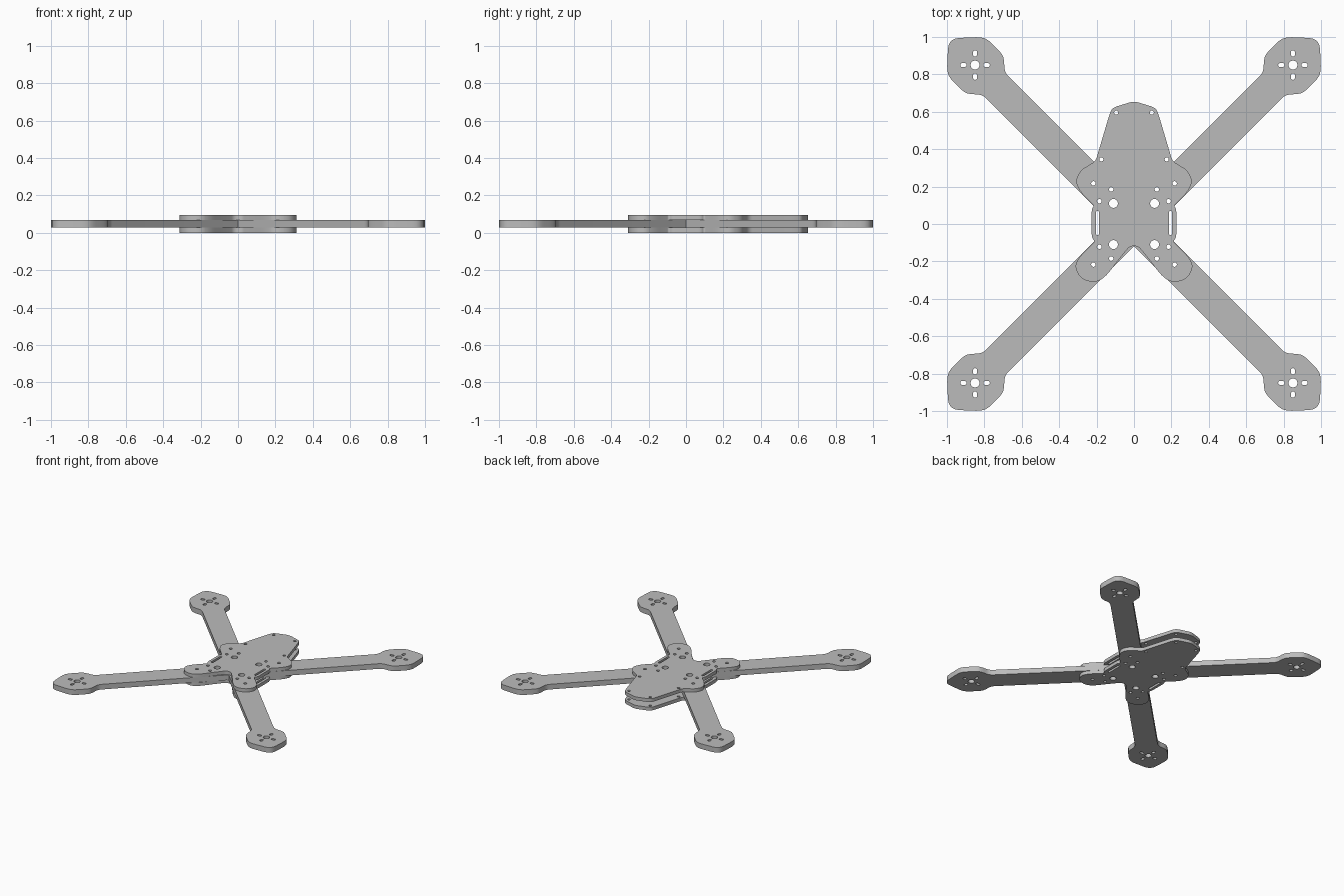
import bpy, bmesh, math
from mathutils import Vector

cube = bpy.data.objects.get("Cube")
if cube:
    bpy.data.objects.remove(cube, do_unlink=True)

grey = bpy.data.materials.new("plate_grey")
grey.use_nodes = True
colour = (0.5, 0.5, 0.5, 1)
grey.diffuse_color = colour
grey.node_tree.nodes["Principled BSDF"].inputs["Base Color"].default_value = colour


def rounded(corners, steps=5):
    """Soften each (x, y, radius) corner of a closed outline."""
    out = []
    for i, (x, y, r) in enumerate(corners):
        p = Vector((x, y))
        a = Vector(corners[i - 1][:2]) - p
        b = Vector(corners[(i + 1) % len(corners)][:2]) - p
        if r == 0:
            out.append(p)
            continue
        a *= min(r / a.length, 0.48)
        b *= min(r / b.length, 0.48)
        for k in range(steps + 1):
            t = k / steps
            out.append(p + a * (1 - t) ** 2 + b * t ** 2)
    return out


def slot(x, y, r, dx=0, dy=0, n=16):
    """Round hole, stretched to a slot by half-lengths dx, dy."""
    pts = []
    for i in range(n):
        c = math.cos(math.tau * (i + 0.5) / n)
        s = math.sin(math.tau * (i + 0.5) / n)
        pts.append(Vector((x + r * c + math.copysign(dx, c),
                           y + r * s + math.copysign(dy, s))))
    return pts


def sheet(name, outlines, z0, z1, turn=0):
    """Extrude an outline with holes into a flat sheet."""
    curve = bpy.data.curves.new(name + "_profile", "CURVE")
    curve.dimensions = "2D"
    curve.fill_mode = "BOTH"
    curve.extrude = (z1 - z0) / 2
    for pts in outlines:
        sp = curve.splines.new("POLY")
        sp.points.add(len(pts) - 1)
        for q, p in zip(sp.points, pts):
            q.co = (p.x, p.y, 0, 1)
        sp.use_cyclic_u = True
    helper = bpy.data.objects.new(name + "_profile", curve)
    bpy.context.collection.objects.link(helper)
    dg = bpy.context.evaluated_depsgraph_get()
    mesh = bpy.data.meshes.new_from_object(helper.evaluated_get(dg))
    bpy.data.objects.remove(helper, do_unlink=True)
    bm = bmesh.new()
    bm.from_mesh(mesh)
    bmesh.ops.remove_doubles(bm, verts=bm.verts, dist=0.0001)
    bmesh.ops.recalc_face_normals(bm, faces=bm.faces)
    bm.to_mesh(mesh)
    bm.free()
    mesh.materials.clear()
    mesh.materials.append(grey)
    obj = bpy.data.objects.new(name, mesh)
    bpy.context.collection.objects.link(obj)
    obj.location.z = (z0 + z1) / 2
    obj.rotation_euler.z = turn
    bpy.ops.object.select_all(action="DESELECT")
    obj.select_set(True)
    bpy.context.view_layer.objects.active = obj
    bpy.ops.object.shade_smooth_by_angle(angle=math.radians(30))


# Arm: pointed at the centre, widening into a motor mount
side = [(0.118, 0, 0), (0.82, 0.695, 0.03), (0.89, 0.695, 0.04),
        (0.92, 0.715, 0.03), (0.985, 0.78, 0.03), (1.0, 0.82, 0.04),
        (0.995, 0.99, 0.06)]
# the edge beside the arm is kept parallel to the diagonal
side[1] = (0.81, 0.692, 0.03)
other = [(y, x, r) for x, y, r in reversed(side)]
arm_outline = rounded([(0, 0, 0)] + side[:-1] + [(0.992, 0.992, 0.06)] + other[1:])
M = 0.85
arm_holes = [slot(M, M, 0.024),
             slot(M + 0.062, M, 0.011, dx=0.006), slot(M - 0.062, M, 0.011, dx=0.006),
             slot(M, M + 0.062, 0.011, dy=0.006), slot(M, M - 0.062, 0.011, dy=0.006),
             slot(0.11, 0.11, 0.024)]
bolts = [(0.217, 0.217), (0.122, 0.185), (0.185, 0.122)]
arm_holes += [slot(x, y, 0.012) for x, y in bolts]
for i, name in enumerate(["back_left", "back_right", "front_right", "front_left"]):
    sheet(name + "_arm", [arm_outline] + arm_holes, 0.027, 0.069, i * math.pi / 2)

# Body plate: tapered nose, four lobes and a bracket on each side
half = [(0.115, 0.622, 0.03), (0.13, 0.59, 0.03), (0.205, 0.337, 0.02),
        (0.245, 0.312, 0.03), (0.285, 0.288, 0.04), (0.315, 0.23, 0.05),
        (0.287, 0.17, 0.04), (0.213, 0.098, 0.01), (0.226, 0.08, 0.015),
        (0.226, -0.07, 0.015), (0.21, -0.093, 0.01), (0.287, -0.17, 0.04),
        (0.32, -0.225, 0.05), (0.285, -0.295, 0.05), (0.205, -0.315, 0.05),
        (0.15, -0.28, 0.04), (0.085, -0.195, 0.03), (0.022, -0.118, 0.02)]
mirrored = [(-x, y, r) for x, y, r in reversed(half)]
plate = [rounded([(0, 0.657, 0.03)] + half + mirrored)]
for s in (1, -1):
    plate.append(slot(s * 0.195, 0.005, 0.009, dy=0.056))
    plate += [slot(s * 0.095, 0.595, 0.011), slot(s * 0.175, 0.345, 0.011)]
    for f in (1, -1):
        plate.append(slot(s * 0.11, f * 0.11, 0.024))
        plate += [slot(s * x, f * y, 0.012) for x, y in bolts]
sheet("bottom_plate", plate, 0, 0.027)
sheet("top_plate", plate, 0.069, 0.096)
